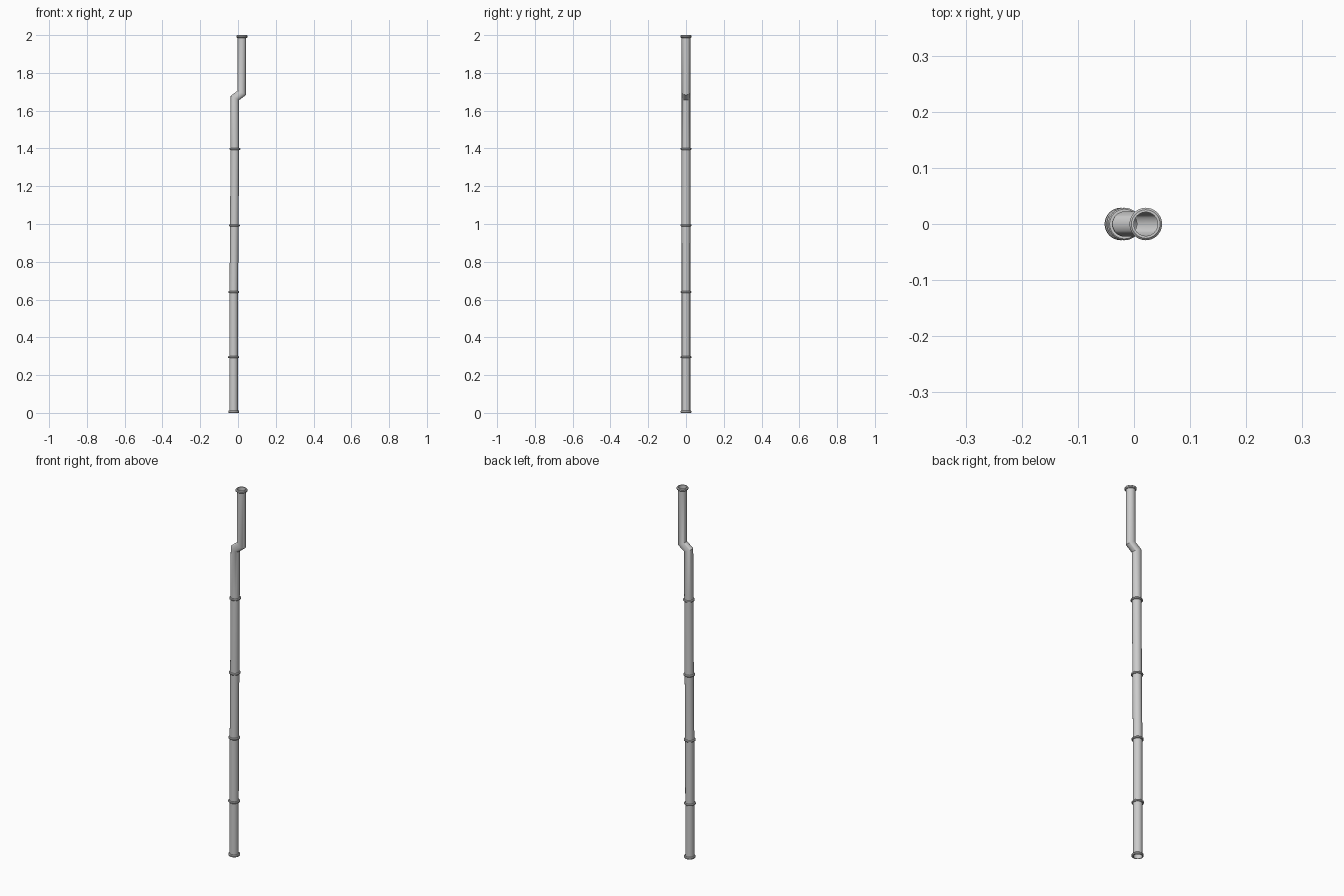
import bpy, bmesh
from math import sin, cos, pi
from mathutils import Vector

if "Cube" in bpy.data.objects:
    bpy.data.objects.remove(bpy.data.objects["Cube"])

SIDES = 32


def make_object(name, bm):
    bmesh.ops.recalc_face_normals(bm, faces=bm.faces[:])
    me = bpy.data.meshes.new(name)
    bm.to_mesh(me)
    bm.free()
    ob = bpy.data.objects.new(name, me)
    bpy.context.collection.objects.link(ob)
    bpy.ops.object.select_all(action='DESELECT')
    ob.select_set(True)
    bpy.context.view_layer.objects.active = ob
    bpy.ops.object.shade_smooth_by_angle(angle=0.6)
    return ob


def bridge(bm, a, b):
    for i in range(SIDES):
        j = (i + 1) % SIDES
        bm.faces.new((a[i], a[j], b[j], b[i]))


def mitred_wall(bm, path, radius):
    """Round wall along a path in the xz plane with mitred bends."""
    pts = [Vector((x, 0, z)) for x, z in path]
    rings = []
    for k, p in enumerate(pts):
        if k in (0, len(pts) - 1):
            across, stretch = Vector((1, 0, 0)), 1
        else:
            d0 = (p - pts[k - 1]).normalized()
            d1 = (pts[k + 1] - p).normalized()
            t = (d0 + d1).normalized()
            across, stretch = Vector((t.z, 0, -t.x)), 1 / t.dot(d0)
        rings.append([bm.verts.new(p + across * (radius * stretch * cos(2 * pi * i / SIDES))
                                   + Vector((0, radius * sin(2 * pi * i / SIDES), 0)))
                      for i in range(SIDES)])
    for a, b in zip(rings, rings[1:]):
        bridge(bm, a, b)
    return rings


def pipe(name, path, outer=0.0225, inner=0.0212):
    bm = bmesh.new()
    a = mitred_wall(bm, path, outer)
    b = mitred_wall(bm, path, inner)
    bridge(bm, a[0], b[0])
    bridge(bm, a[-1], b[-1])
    return make_object(name, bm)


def collar(name, x, z0, z1, outer=0.029, inner=0.022):
    """Ring with softened outer edges."""
    bm = bmesh.new()
    c = (z1 - z0) * 0.25
    profile = [(inner, z0), (outer - c, z0), (outer, z0 + c),
               (outer, z1 - c), (outer - c, z1), (inner, z1)]
    rings = [[bm.verts.new((x + r * cos(2 * pi * i / SIDES), r * sin(2 * pi * i / SIDES), z))
              for i in range(SIDES)] for r, z in profile]
    for k in range(len(rings)):
        bridge(bm, rings[k], rings[(k + 1) % len(rings)])
    return make_object(name, bm)


# Drain pipe: slightly leaning lower run, offset elbow, upper run
pipe("drain_pipe", [(-0.0235, 0), (-0.0225, 0.64), (-0.0195, 0.99), (-0.017, 1.4),
                    (-0.016, 1.667), (0.021, 1.695), (0.021, 2.0)])

# Collars at both open ends
collar("bottom_collar", -0.0225, 0, 0.012)
collar("top_collar", 0.021, 1.986, 2.0)

# Thin joint rings along the lower run
for n, (x, z) in enumerate([(-0.0235, 0.295), (-0.0225, 0.64), (-0.0195, 0.993), (-0.017, 1.398)]):
    collar(f"joint_ring_{n + 1}", x, z - 0.005, z + 0.005)
